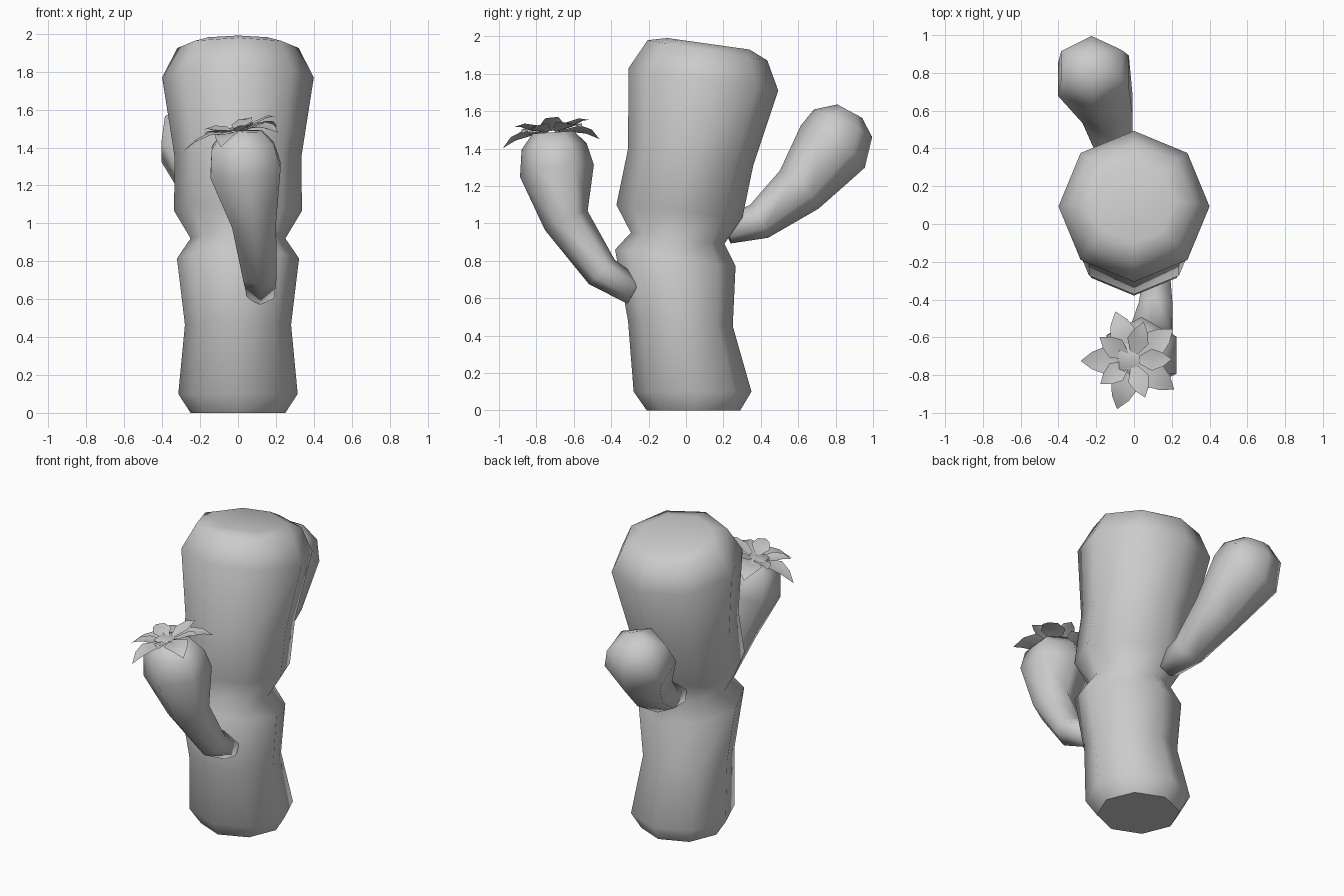
import bpy, bmesh, math
from mathutils import Vector

cube = bpy.data.objects.get("Cube")
if cube:
    bpy.data.objects.remove(cube, do_unlink=True)

grey = bpy.data.materials.new("plain_grey")
grey.use_nodes = True
grey.diffuse_color = (0.6, 0.6, 0.6, 1)
grey.node_tree.nodes["Principled BSDF"].inputs["Base Color"].default_value = (0.6, 0.6, 0.6, 1)


def finish(name, bm, solid=True):
    if solid:
        bmesh.ops.recalc_face_normals(bm, faces=bm.faces)
    for f in bm.faces:
        f.smooth = True
    mesh = bpy.data.meshes.new(name)
    bm.to_mesh(mesh)
    bm.free()
    mesh.materials.append(grey)
    obj = bpy.data.objects.new(name, mesh)
    bpy.context.collection.objects.link(obj)
    return obj


def loft(name, rings, sharp_base=False):
    """Skin a list of vertex rings and close both ends."""
    bm = bmesh.new()
    loops = [[bm.verts.new(p) for p in ring] for ring in rings]
    n = len(loops[0])
    for a, b in zip(loops, loops[1:]):
        for i in range(n):
            j = (i + 1) % n
            bm.faces.new((a[i], a[j], b[j], b[i]))
    base = bm.faces.new(loops[0][::-1])
    bm.faces.new(loops[-1])
    if sharp_base:
        for e in base.edges:
            e.smooth = False
    return finish(name, bm)


def trunk_ring(y, z, r, slope, sides=8):
    pts = []
    for i in range(sides):
        a = math.tau * i / sides
        dy = r * math.sin(a)
        pts.append((r * math.cos(a), y + dy, z - slope * dy))
    return pts


def arm(name, path, sides=6):
    """Tapered tube through (x, y, z, radius) points, a corner on the underside."""
    pts = [Vector(p[:3]) for p in path]
    rings = []
    for i, (c, p) in enumerate(zip(pts, path)):
        t = (pts[min(i + 1, len(pts) - 1)] - pts[max(i - 1, 0)]).normalized()
        side = (Vector((1, 0, 0)) - t * t.x).normalized()
        up = t.cross(side)
        rings.append([c + p[3] * (up * math.cos(a) + side * 1.08 * math.sin(a))
                      for a in (math.tau * k / sides for k in range(sides))])
    return loft(name, rings)


# Trunk: centre y, height, radius, tilt of each ring
loft("trunk", [trunk_ring(*r) for r in (
    (0.04, 0, 0.25, 0), (0.035, 0.1, 0.315, 0), (-0.03, 0.465, 0.28, 0.05),
    (-0.057, 0.815, 0.322, 0.14), (-0.045, 0.92, 0.25, 0.12),
    (-0.035, 1.065, 0.337, 0.1), (0.025, 1.355, 0.335, 0.13),
    (0.093, 1.77, 0.4, 0.15), (0.115, 1.925, 0.32, 0.17),
    (0.12, 1.96, 0.22, 0.14))], sharp_base=True)

# Arms
arm("front_arm", (
    (0.12, -0.275, 0.635, 0.075), (0.115, -0.45, 0.74, 0.095),
    (0.085, -0.64, 1.015, 0.125), (0.04, -0.69, 1.28, 0.2),
    (0.025, -0.705, 1.41, 0.175), (0.025, -0.71, 1.487, 0.11)))
arm("back_arm", (
    (-0.08, 0.22, 0.965, 0.075), (-0.1, 0.39, 1.01, 0.1),
    (-0.14, 0.605, 1.18, 0.145), (-0.215, 0.785, 1.41, 0.205),
    (-0.225, 0.84, 1.535, 0.172), (-0.225, 0.875, 1.6, 0.075)))


# Flower: five petals per layer, each a folded leaf
def petal_layer(name, start, length, width, z_base, z_mid, z_tip):
    bm = bmesh.new()
    rows = ((0.04, 0.022, z_base), (length * 0.5, width, z_mid),
            (length * 0.78, width * 0.62, (z_mid + z_tip) / 2 + 0.008))
    for k in range(5):
        a = math.radians(start + 72 * k)
        out = Vector((math.cos(a), math.sin(a), 0))
        across = Vector((-out.y, out.x, 0))

        def vert(r, w, z):
            p = out * r + across * w
            z += 0.22 * p.x + 0.1 * p.y
            return bm.verts.new((p.x - 0.01, p.y - 0.72, z))

        grid = [[vert(r, s * w, z + 0.008 * abs(s)) for s in (-1, 0, 1)]
                for r, w, z in rows]
        tip = vert(length, 0, z_tip)
        for p, q in zip(grid, grid[1:]):
            for i in (0, 1):
                bm.faces.new((p[i], q[i], q[i + 1], p[i + 1]))
        for i in (0, 1):
            bm.faces.new((grid[-1][i], tip, grid[-1][i + 1]))
    return finish(name, bm, solid=False)


petal_layer("outer_petals", 37, 0.272, 0.075, 1.48, 1.495, 1.445)
petal_layer("inner_petals", 1, 0.21, 0.058, 1.485, 1.505, 1.52)
